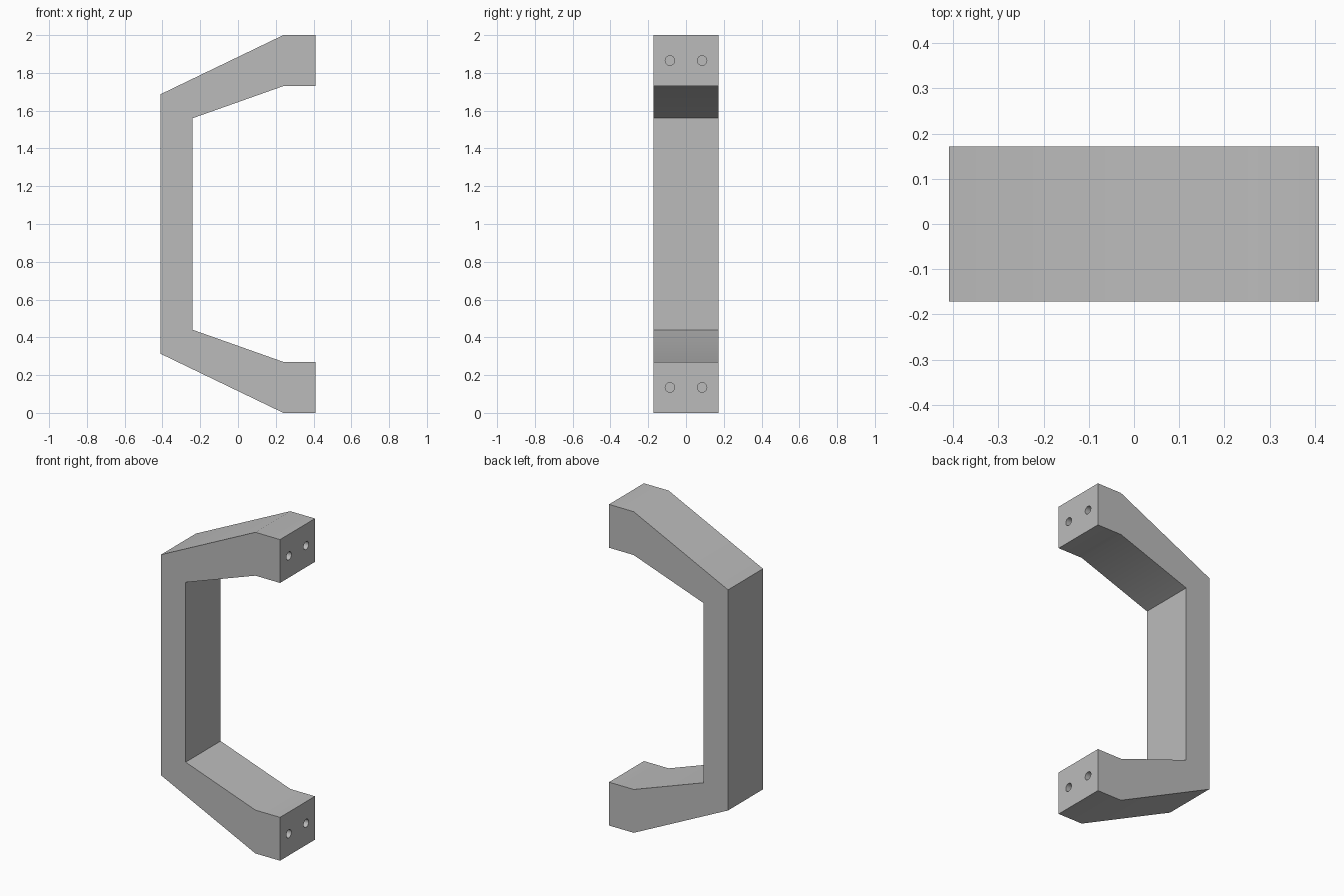
import bpy, bmesh, math
from mathutils import Matrix

HALF_DEPTH = 0.172
HEIGHT = 2.0

cube = bpy.data.objects.get("Cube")
if cube:
    bpy.data.objects.remove(cube, do_unlink=True)


def make_object(name, bm):
    bmesh.ops.recalc_face_normals(bm, faces=bm.faces)
    mesh = bpy.data.meshes.new(name)
    bm.to_mesh(mesh)
    bm.free()
    obj = bpy.data.objects.new(name, mesh)
    bpy.context.collection.objects.link(obj)
    return obj


# Satin grey metal
grey = bpy.data.materials.new("satin_grey")
grey.use_nodes = True
colour = (0.5, 0.5, 0.5, 1)
grey.diffuse_color = colour
grey.node_tree.nodes["Principled BSDF"].inputs["Base Color"].default_value = colour

# Handle body: half outline mirrored top to bottom, then extruded in depth
lower = [(-0.24, 0.44), (0.24, 0.27), (0.41, 0.27),
         (0.41, 0), (0.24, 0), (-0.41, 0.313)]
outline = lower + [(x, HEIGHT - z) for x, z in reversed(lower)]
bm = bmesh.new()
face = bm.faces.new([bm.verts.new((x, -HALF_DEPTH, z)) for x, z in outline])
side = bmesh.ops.extrude_face_region(bm, geom=[face])
moved = [v for v in side["geom"] if isinstance(v, bmesh.types.BMVert)]
bmesh.ops.translate(bm, verts=moved, vec=(0, 2 * HALF_DEPTH, 0))
handle = make_object("pull_handle", bm)
handle.data.materials.append(grey)

# Blind screw holes, two in each mounting foot
bm = bmesh.new()
for z in (0.135, HEIGHT - 0.135):
    for y in (-0.085, 0.085):
        place = Matrix.Translation((0.41, y, z)) @ Matrix.Rotation(math.pi / 2, 4, 'Y')
        bmesh.ops.create_cone(bm, cap_ends=True, segments=32, radius1=0.025,
                              radius2=0.025, depth=0.4, matrix=place)
cutter = make_object("screw_hole_cutter", bm)
cutter.hide_render = True
cutter.data.materials.append(grey)

holes = handle.modifiers.new("screw_holes", 'BOOLEAN')
holes.operation = 'DIFFERENCE'
holes.solver = 'EXACT'
holes.object = cutter

bpy.ops.object.select_all(action='DESELECT')
handle.select_set(True)
bpy.context.view_layer.objects.active = handle
bpy.ops.object.modifier_apply(modifier=holes.name)
bpy.data.objects.remove(cutter, do_unlink=True)

# Soft shading over the shallow bends, crisp elsewhere
bpy.ops.object.shade_smooth_by_angle(angle=math.radians(30))
